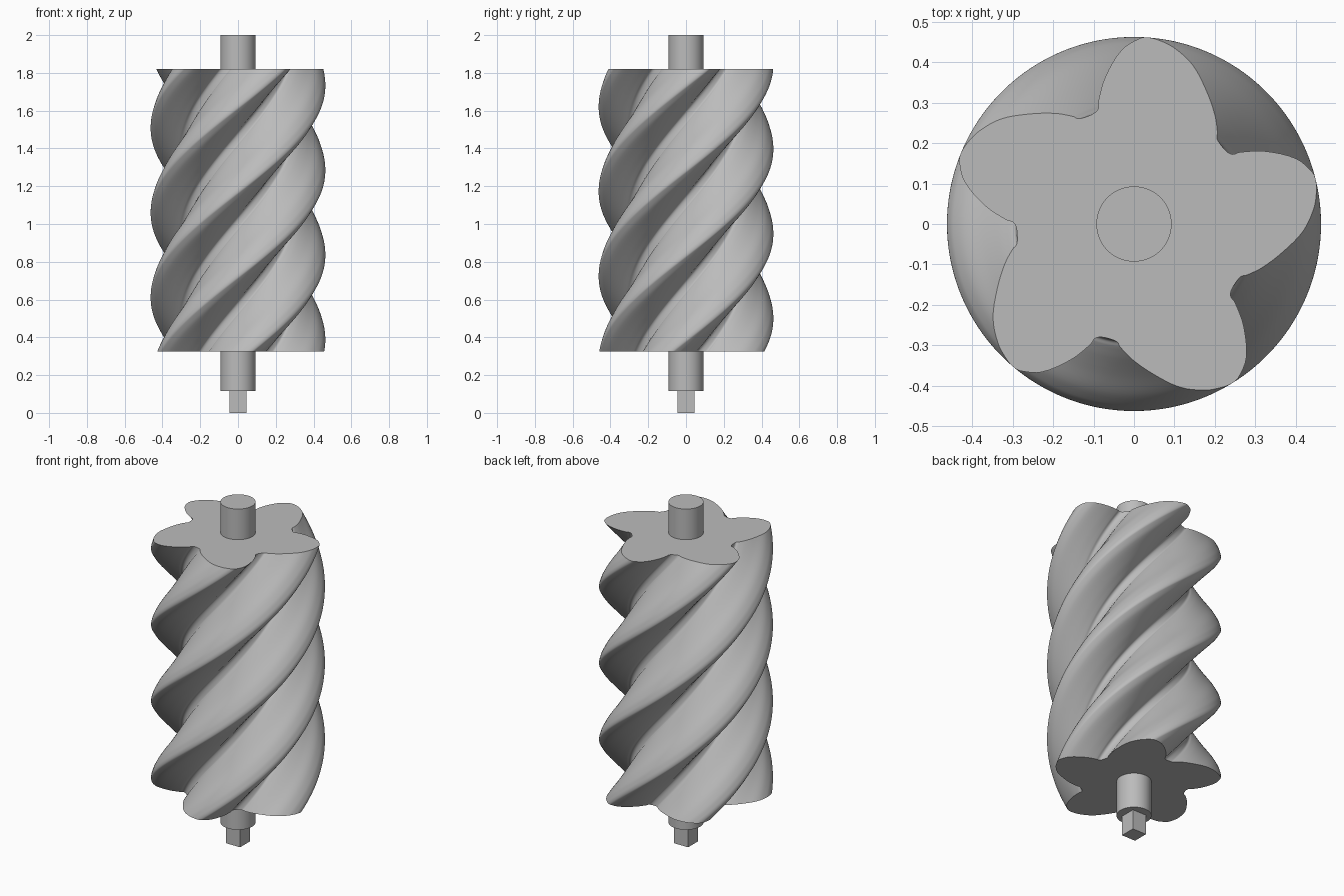
import bpy, bmesh, math
from mathutils import Vector

cube = bpy.data.objects.get("Cube")
if cube:
    bpy.data.objects.remove(cube)

LOBES = 5
TWIST = math.radians(240)
BOTTOM, TOP = 0.325, 1.82
LAYERS = 120
SPLITS = 4

steel = bpy.data.materials.new("plain grey steel")
steel.use_nodes = True
GREY = (0.5, 0.5, 0.5, 1)
steel.diffuse_color = GREY
steel.node_tree.nodes["Principled BSDF"].inputs["Base Color"].default_value = GREY

# One lobe from root to tip to root: radius, angle in degrees
LOBE = [(0.291, 38), (0.291, 43.3), (0.295, 46), (0.306, 47.6), (0.336, 53.5),
        (0.375, 61.5), (0.419, 69.7), (0.447, 77.2), (0.459, 82.5), (0.4625, 85.8),
        (0.459, 88.3), (0.432, 94), (0.371, 101), (0.316, 106.2), (0.299, 107.2)]


def lobed_profile():
    """Smooth closed outline through the lobe points, repeated round the axis."""
    pts = []
    for k in range(LOBES):
        for r, deg in LOBE:
            a = math.radians(deg + k * 360 / LOBES)
            pts.append(Vector((r * math.cos(a), r * math.sin(a))))
    n, out = len(pts), []
    for i in range(n):
        a, b, c, d = (pts[(i + j) % n] for j in (-1, 0, 1, 2))
        # tangents limited to the span length, so uneven spacing stays smooth
        span = (c - b).length
        m1 = (c - a).normalized() * span
        m2 = (d - b).normalized() * span
        for s in range(SPLITS):
            t = s / SPLITS
            h = t * t * (3 - 2 * t)
            out.append(b * (1 - h) + c * h + m1 * t * (1 - t) ** 2 - m2 * t * t * (1 - t))
    return out


def finish(bm, name):
    bmesh.ops.recalc_face_normals(bm, faces=bm.faces)
    mesh = bpy.data.meshes.new(name)
    bm.to_mesh(mesh)
    bm.free()
    mesh.materials.append(steel)
    obj = bpy.data.objects.new(name, mesh)
    bpy.context.collection.objects.link(obj)
    bpy.ops.object.select_all(action='DESELECT')
    obj.select_set(True)
    bpy.context.view_layer.objects.active = obj
    bpy.ops.object.shade_smooth_by_angle(angle=math.radians(35))
    return obj


def prism(name, sides, radius, low, high, turn=0.0):
    bm = bmesh.new()
    rings = []
    for z in (low, high):
        rings.append([bm.verts.new((radius * math.cos(turn + math.tau * i / sides),
                                    radius * math.sin(turn + math.tau * i / sides), z))
                      for i in range(sides)])
    for i in range(sides):
        j = (i + 1) % sides
        bm.faces.new((rings[0][i], rings[0][j], rings[1][j], rings[1][i]))
    bm.faces.new(rings[0])
    bm.faces.new(rings[1])
    return finish(bm, name)


# Helical rotor: the outline swept upward with a steady twist
bm = bmesh.new()
outline = lobed_profile()
rings = []
for k in range(LAYERS + 1):
    f = k / LAYERS
    turn = TWIST * (f - 1)
    c, s = math.cos(turn), math.sin(turn)
    z = BOTTOM + (TOP - BOTTOM) * f
    rings.append([bm.verts.new((p.x * c - p.y * s, p.x * s + p.y * c, z)) for p in outline])
for low, high in zip(rings, rings[1:]):
    for i in range(len(outline)):
        j = (i + 1) % len(outline)
        bm.faces.new((low[i], low[j], high[j], high[i]))
bm.faces.new(rings[0])
bm.faces.new(rings[-1])
finish(bm, "helical_rotor")

# Shaft ends and the square drive below
prism("upper_shaft", 64, 0.093, TOP, 2.0)
prism("lower_shaft", 64, 0.093, 0.117, BOTTOM)
prism("square_drive", 4, 0.045 * math.sqrt(2), 0, 0.117, math.pi / 4)
